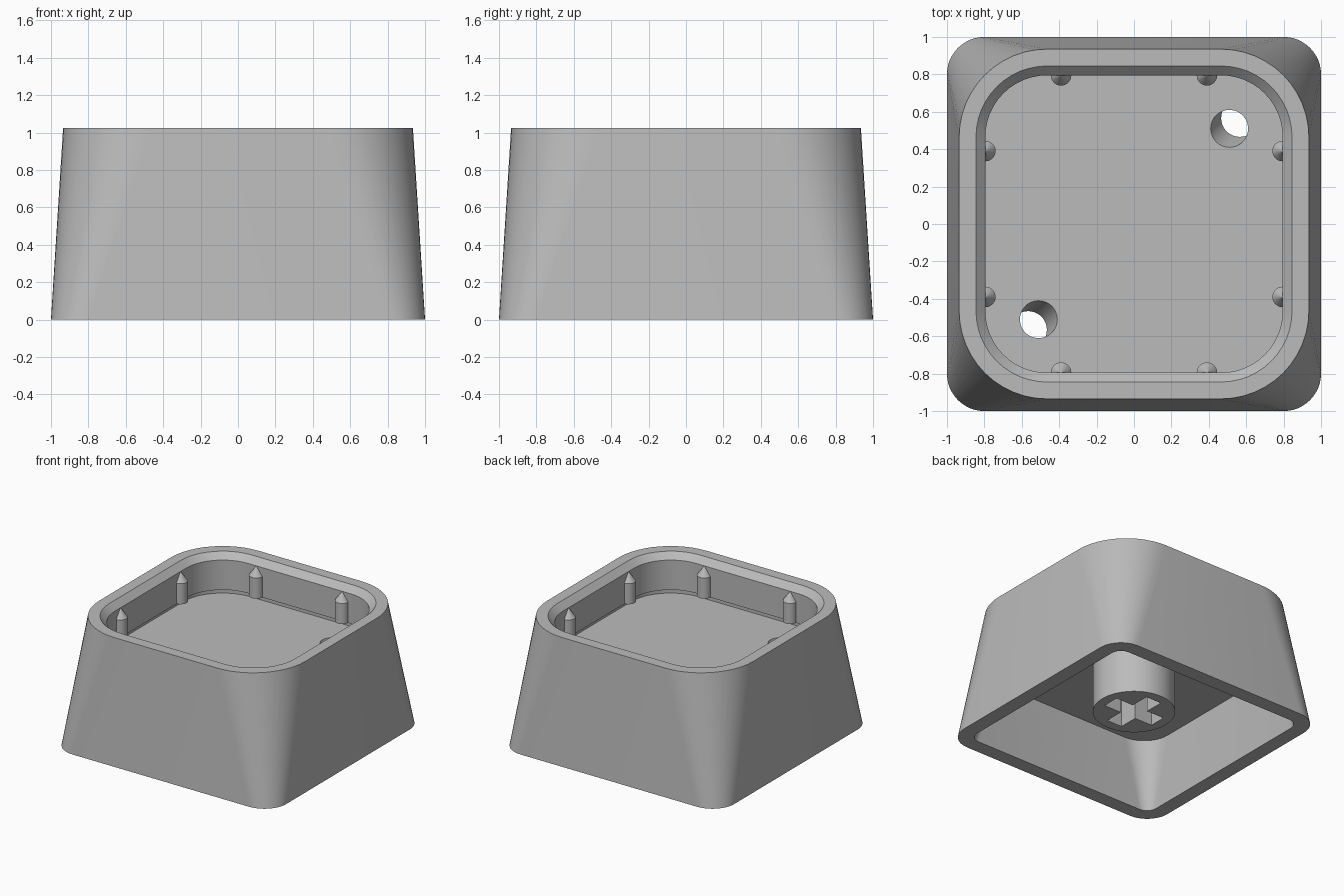
import bpy, bmesh, math

cube = bpy.data.objects.get("Cube")
if cube:
    bpy.data.objects.remove(cube, do_unlink=True)

grey = bpy.data.materials.new("plain_grey")
grey.use_nodes = True
grey.diffuse_color = (0.5, 0.5, 0.5, 1)
grey.node_tree.nodes["Principled BSDF"].inputs["Base Color"].default_value = (0.5, 0.5, 0.5, 1)


def loft(name, sections, steps=12):
    """Skin stacked rounded squares (half width, corner radius, z, centre x, centre y) and cap both ends."""
    bm = bmesh.new()
    rings = []
    for half, radius, z, cx, cy in sections:
        flat = half - radius
        ring = []
        for corner in range(4):
            mid = math.radians(45 + 90 * corner)
            ox = math.copysign(flat, math.cos(mid))
            oy = math.copysign(flat, math.sin(mid))
            for i in range(steps + 1):
                a = math.radians(90) * (corner + i / steps)
                ring.append(bm.verts.new((cx + ox + radius * math.cos(a),
                                          cy + oy + radius * math.sin(a), z)))
        rings.append(ring)
    for low, high in zip(rings, rings[1:]):
        for i in range(len(low)):
            j = (i + 1) % len(low)
            bm.faces.new((low[i], low[j], high[j], high[i]))
    bm.faces.new(rings[0][::-1])
    bm.faces.new(rings[-1])
    bmesh.ops.remove_doubles(bm, verts=bm.verts, dist=1e-5)
    bmesh.ops.recalc_face_normals(bm, faces=bm.faces)
    mesh = bpy.data.meshes.new(name)
    bm.to_mesh(mesh)
    bm.free()
    mesh.materials.append(grey)
    obj = bpy.data.objects.new(name, mesh)
    bpy.context.collection.objects.link(obj)
    return obj


def select(obj):
    bpy.ops.object.select_all(action="DESELECT")
    obj.select_set(True)
    bpy.context.view_layer.objects.active = obj


def smooth(obj):
    select(obj)
    bpy.ops.object.shade_smooth_by_angle(angle=math.radians(30))


def cut(obj, cutter):
    cutter.hide_render = True
    mod = obj.modifiers.new("cut", "BOOLEAN")
    mod.operation = "DIFFERENCE"
    mod.solver = "EXACT"
    mod.object = cutter
    select(obj)
    bpy.ops.object.modifier_apply(modifier=mod.name)
    bpy.data.objects.remove(cutter, do_unlink=True)


def centred(*profile):
    return [(h, r, z, 0, 0) for h, r, z in profile]


FLOOR, CEILING, RIM = 0.69, 0.55, 1.025

# Shell: underside cavity, tapered outside, rim, chamfer, undercut and tray floor
shell = loft("cap_shell", centred(
    (0.85, 0.23, CEILING), (0.88, 0.09, 0),
    (1, 0.2, 0), (0.935, 0.47, RIM),
    (0.845, 0.38, RIM), (0.795, 0.33, RIM - 0.05),
    (0.795, 0.33, 0.73), (0.825, 0.36, 0.73), (0.825, 0.36, FLOOR)))

# Two holes leaning outwards through the floor
LEAN = 0.4
for side in (1, -1):
    hole = []
    for z in (0.45, 0.8):
        c = side * (0.51 + LEAN * (FLOOR - z))
        hole.append((0.1, 0.1, z, c, c))
    cut(shell, loft("hole_cutter", hole))
smooth(shell)

# Stem with a cross-shaped socket
stem = loft("stem", centred((0.31, 0.31, 0.165), (0.31, 0.31, CEILING + 0.05)), 16)
for long_axis in (0, 1):
    bpy.ops.mesh.primitive_cube_add(size=1, location=(0, 0, 0.3))
    arm = bpy.context.object
    arm.name = "cross_cutter"
    arm.scale = (0.46, 0.14, 0.5) if long_axis == 0 else (0.14, 0.46, 0.5)
    bpy.context.view_layer.update()
    cut(stem, arm)
smooth(stem)

# Pointed ribs half sunk in the tray walls, two on each side
for side in range(4):
    a = side * math.pi / 2
    for along in (-0.39, 0.39):
        x = 0.795 * math.cos(a) - along * math.sin(a)
        y = 0.795 * math.sin(a) + along * math.cos(a)
        rib = loft("wall_rib", [(0.055, 0.055, 0.731, x, y), (0.055, 0.055, 0.9, x, y),
                                (0.001, 0.001, 0.975, x, y)], 6)
        smooth(rib)
